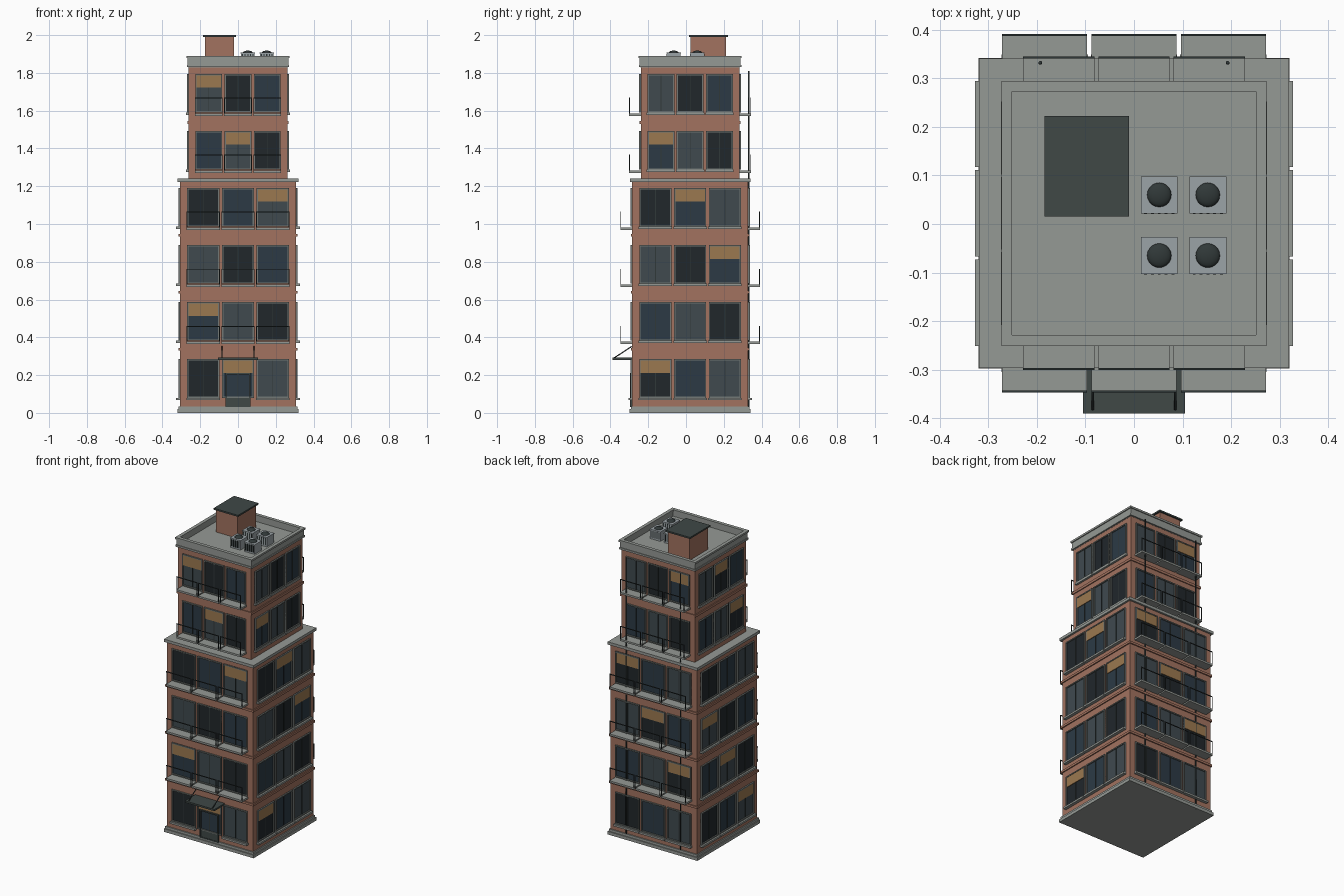
import bpy, bmesh
from math import pi
from mathutils import Matrix, Vector

if "Cube" in bpy.data.objects:
    bpy.data.objects.remove(bpy.data.objects["Cube"])

CY = 0.022          # plan centre of the tower
FLOOR = 0.302       # storey height


def mat(name, r, g, b):
    m = bpy.data.materials.new(name)
    m.diffuse_color = (r, g, b, 1)
    m.use_nodes = True
    m.node_tree.nodes["Principled BSDF"].inputs["Base Color"].default_value = m.diffuse_color
    return m


BRICK = mat("brick", 0.36, 0.17, 0.115)
STONE = mat("stone", 0.30, 0.32, 0.30)
FRAME = mat("frame_grey", 0.17, 0.19, 0.18)
METAL = mat("dark_metal", 0.03, 0.04, 0.04)
ROOF = mat("dark_roof", 0.05, 0.065, 0.062)
BLIND = mat("blind_tan", 0.33, 0.19, 0.08)
UNIT = mat("unit_grey", 0.33, 0.37, 0.39)
GLASS = [mat("glass_black", 0.015, 0.02, 0.024),
         mat("glass_navy", 0.025, 0.042, 0.06),
         mat("glass_grey", 0.05, 0.068, 0.078)]

parts = {}


def mesh_for(name, material):
    if name not in parts:
        parts[name] = (bmesh.new(), material)
    return parts[name][0]


def box(name, material, x, y, z, xf=Matrix()):
    """Box from (min, max) ranges, added to the named part."""
    c = Vector([(a[0] + a[1]) / 2 for a in (x, y, z)])
    s = [abs(a[1] - a[0]) for a in (x, y, z)] + [1]
    bmesh.ops.create_cube(mesh_for(name, material), size=1,
                          matrix=xf @ Matrix.Translation(c) @ Matrix.Diagonal(s))


def slab(name, material, h, z0, z1):
    """Square slab centred on the tower."""
    box(name, material, (-h, h), (CY - h, CY + h), (z0, z1))


def rod(name, material, a, b, r, n=8):
    a, b = Vector(a), Vector(b)
    d = b - a
    m = Matrix.Translation((a + b) / 2) @ d.to_track_quat('Z', 'Y').to_matrix().to_4x4()
    bmesh.ops.create_cone(mesh_for(name, material), cap_ends=True, segments=n,
                          radius1=r, radius2=r, depth=d.length, matrix=m)


def border(name, material, u, d, z, t, xf):
    """Rectangular frame of bar width t, within the ranges u and z."""
    for a in ((u[0], u[0] + t), (u[1] - t, u[1])):
        box(name, material, a, d, z, xf)
    for a in ((z[0], z[0] + t), (z[1] - t, z[1])):
        box(name, material, (u[0] + t, u[1] - t), d, a, xf)


def window(xf, wall, uc, w, z0, z1, glass, blind, sill):
    u = (uc - w / 2, uc + w / 2)
    out = lambda a, b: (-wall - b, -wall - a)
    box(glass.name, glass, u, out(-0.004, 0.002), (z0, z1), xf)
    border("window_frames", FRAME, u, out(0, 0.009), (z0, z1), 0.007, xf)
    box("window_mullions", METAL, (uc - 0.002, uc + 0.002), out(0, 0.005), (z0, z1), xf)
    if blind:
        box("window_blinds", BLIND, (u[0] + 0.007, u[1] - 0.007), out(0, 0.006),
            (z1 - 0.072, z1 - 0.007), xf)
    if sill:
        box("window_sills", STONE, (u[0] - 0.004, u[1] + 0.004), out(-0.002, 0.02 if wall > 0.3 else 0.013),
            (z0 - 0.012, z0), xf)


def balcony(xf, wall, uc, w, z):
    u = (uc - w / 2, uc + w / 2)
    front = -wall - 0.062
    box("balcony_slabs", STONE, u, (front, -wall + 0.002), (z - 0.012, z), xf)
    box("balcony_rails", METAL, u, (front, front + 0.004), (z + 0.079, z + 0.084), xf)
    for p in (u[0], u[1] - 0.004):
        box("balcony_rails", METAL, (p, p + 0.004), (front, front + 0.004), (z, z + 0.08), xf)


# Masonry: plinth, two brick volumes, bands and setback ledge
slab("plinth", STONE, 0.32, 0, 0.02)
slab("plinth", STONE, 0.314, 0.02, 0.035)
slab("lower_body", BRICK, 0.307, 0.03, 1.225)
slab("upper_body", BRICK, 0.261, 1.22, 1.835)
for f in (1, 2, 3):
    slab("floor_bands", BRICK, 0.314, f * FLOOR + 0.028, f * FLOOR + 0.042)
slab("floor_bands", BRICK, 0.267, 5 * FLOOR + 0.02, 5 * FLOOR + 0.036)
slab("setback_ledge", STONE, 0.319, 1.222, 1.24)

# Windows, sills and balconies on the four sides
BLIND_COL = [1, 0, None, 2]
for k in range(4):
    xf = Matrix.Translation((0, CY, 0)) @ Matrix.Rotation(k * pi / 2, 4, 'Z')
    for f in range(6):
        wall, pitch, w = (0.307, 0.184, 0.17) if f < 4 else (0.261, 0.155, 0.142)
        z0, z1 = f * FLOOR + 0.08, f * FLOOR + 0.284
        has_balcony = k % 2 == 0 and f > 0
        for col in range(3):
            uc = (col - 1) * pitch
            window(xf, wall, uc, w, z0, z1, GLASS[(col + f) % 3],
                   BLIND_COL[(f + k) % 4] == col, not has_balcony and not (k == 0 and col == 1))
            if has_balcony:
                balcony(xf, wall, uc, w + 0.005, z0 - 0.005)

# Entrance door and canopy with stays
fx = Matrix.Translation((0, CY, 0))
box("entrance_door", ROOF, (-0.062, 0.062), (-0.316, -0.3), (0.03, 0.08), fx)
border("entrance_door_frame", ROOF, (-0.066, 0.066), (-0.319, -0.3), (0.03, 0.21), 0.007, fx)
box("canopy", ROOF, (-0.105, 0.105), (-0.39, -0.28), (0.281, 0.292))
for s in (-1, 1):
    rod("canopy_stays", METAL, (s * 0.085, -0.382, 0.29), (s * 0.085, -0.287, 0.352), 0.003)

# Rear downpipes
for s in (-1, 1):
    rod("downpipes", METAL, (s * 0.193, 0.332, 0.0), (s * 0.193, 0.332, 1.81), 0.004)

# Roof deck and parapet
slab("roof_deck", STONE, 0.262, 1.828, 1.846)
for i in range(4):
    xf = Matrix.Translation((0, CY, 0)) @ Matrix.Rotation(i * pi / 2, 4, 'Z')
    box("parapet", STONE, (-0.267, 0.255), (-0.267, -0.255), (1.83, 1.885), xf)
    box("parapet_coping", STONE, (-0.273, 0.251), (-0.273, -0.251), (1.878, 1.89), xf)
    box("parapet_base", STONE, (-0.271, 0.262), (-0.271, -0.262), (1.83, 1.842), xf)

# Stair penthouse
box("penthouse", BRICK, (-0.174, -0.02), (0.024, 0.212), (1.84, 1.992))
box("penthouse_cap", ROOF, (-0.184, -0.01), (0.015, 0.222), (1.99, 2.0))

# Rooftop cooling units: case, side fins and fan dome
for x in (0.052, 0.152):
    for y in (-0.065, 0.06):
        box("cooling_units", UNIT, (x - 0.036, x + 0.036), (y - 0.036, y + 0.036), (1.845, 1.904))
        box("cooling_unit_lids", UNIT, (x - 0.038, x + 0.038), (y - 0.038, y + 0.038), (1.902, 1.908))
        for i in range(5):
            u = (i - 2) * 0.014
            box("cooling_unit_fins", METAL, (x + u - 0.003, x + u + 0.003),
                (y - 0.039, y + 0.037), (1.856, 1.9))
        bmesh.ops.create_uvsphere(mesh_for("fan_domes", METAL), u_segments=20, v_segments=10, radius=0.025,
                                  matrix=Matrix.Translation((x, y, 1.908)) @ Matrix.Diagonal((1, 1, 0.4, 1)))

# Turn every collected part into an object
for name, (bm, material) in parts.items():
    me = bpy.data.meshes.new(name)
    bm.to_mesh(me)
    bm.free()
    me.materials.append(material)
    if name in ("fan_domes", "downpipes", "canopy_stays"):
        me.shade_smooth()
    bpy.context.collection.objects.link(bpy.data.objects.new(name, me))
